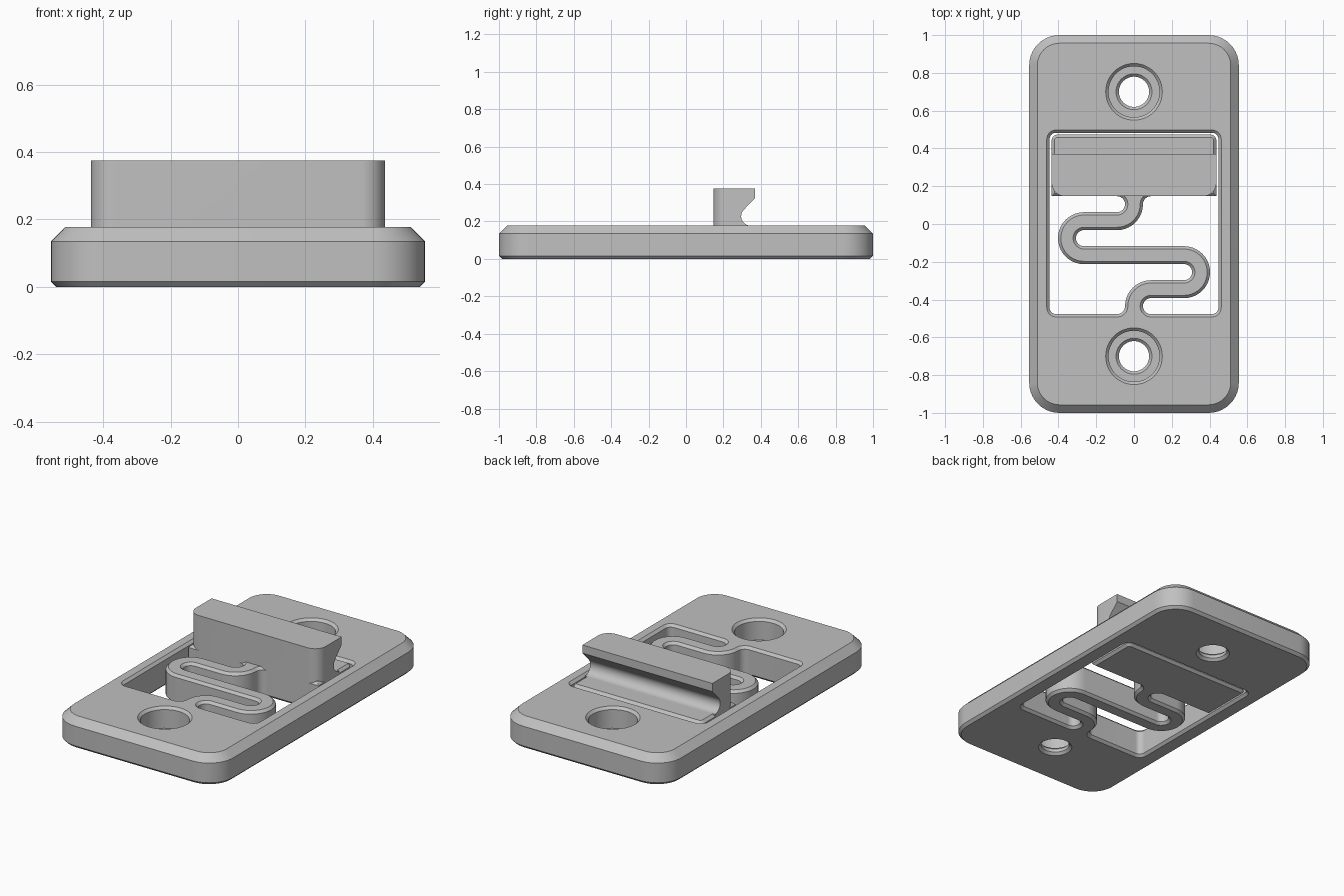
import bpy
import bmesh
from math import sin, cos, pi, radians

old = bpy.data.objects.get("Cube")
if old:
    bpy.data.objects.remove(old, do_unlink=True)

TOP = 0.178     # plate thickness
EDGE = 0.015    # small chamfer
WIDTH = 0.0475  # half width of the spring strip
FILLET = 0.042  # fillet where the spring meets its ends
TURN = 0.09     # centreline radius of the spring bends

grey = bpy.data.materials.new("plain_grey")
grey.use_nodes = True
grey.diffuse_color = (0.53, 0.53, 0.53, 1)
grey.node_tree.nodes["Principled BSDF"].inputs["Base Color"].default_value = grey.diffuse_color


def loft(name, rings):
    """Closed solid through matching rings of points."""
    bm = bmesh.new()
    loops = [[bm.verts.new(p) for p in ring] for ring in rings]
    n = len(loops[0])
    for a, b in zip(loops, loops[1:]):
        for i in range(n):
            j = (i + 1) % n
            bm.faces.new((a[i], a[j], b[j], b[i]))
    bm.faces.new(loops[0][::-1])
    bm.faces.new(loops[-1])
    bmesh.ops.recalc_face_normals(bm, faces=bm.faces)
    mesh = bpy.data.meshes.new(name)
    bm.to_mesh(mesh)
    bm.free()
    mesh.materials.append(grey)
    obj = bpy.data.objects.new(name, mesh)
    bpy.context.collection.objects.link(obj)
    return obj


def stack(name, outline, levels):
    """Solid from a 2D outline function, one inset per height."""
    return loft(name, [[(x, y, z) for x, y in outline(c)] for z, c in levels])


def boolean(obj, cutter, operation):
    mod = obj.modifiers.new("cut", 'BOOLEAN')
    mod.operation = operation
    mod.solver = 'EXACT'
    mod.object = cutter
    bpy.context.view_layer.update()
    graph = bpy.context.evaluated_depsgraph_get()
    mesh = bpy.data.meshes.new_from_object(obj.evaluated_get(graph))
    obj.modifiers.clear()
    obj.data = mesh
    bpy.data.objects.remove(cutter, do_unlink=True)


def arc(cx, cy, r, start, end, steps=10):
    angles = [radians(start + (end - start) * i / steps) for i in range(steps + 1)]
    return [(cx + r * cos(a), cy + r * sin(a)) for a in angles]


def rounded(x, y0, y1, r_front, r_back):
    """Outline function of a rounded rectangle, inset by c."""
    def outline(c):
        f, b = max(r_front - c, 0.002), max(r_back - c, 0.002)
        w, lo, hi = x - c, y0 + c, y1 - c
        return (arc(w - f, lo + f, f, -90, 0) + arc(w - b, hi - b, b, 0, 90)
                + arc(b - w, hi - b, b, 90, 180) + arc(f - w, lo + f, f, 180, 270))
    return outline


def circle(c):
    return arc(0, 0, -c, 0, 352.5, 47)


# Frame plate with window and two counterbored holes
frame = stack("frame_plate", rounded(0.555, -1, 1, 0.16, 0.16),
              [(0, 0.016), (0.016, 0), (0.135, 0), (TOP, 0.043)])

window = stack("window_cutter", rounded(0.447, -0.477, 0.483, 0.035, 0.035),
               [(-0.01, -EDGE - 0.01), (EDGE, 0), (TOP - EDGE, 0), (TOP + 0.01, -EDGE - 0.01)])
boolean(frame, window, 'DIFFERENCE')

for y in (-0.7, 0.7):
    hole = stack("hole_cutter", circle,
                 [(-0.01, -0.105), (0.015, -0.08), (0.035, -0.08), (0.05, -0.095),
                  (0.05, -0.135), (TOP - EDGE, -0.135), (TOP + 0.01, -0.16)])
    hole.location.y = y
    boolean(frame, hole, 'DIFFERENCE')

# Serpentine spring: bends as centre, start angle, end angle
Y_TOP, Y_END = 0.105, -0.435
BENDS = [(-TURN, Y_TOP, 0, -90), (-0.265, Y_TOP - 2 * TURN, 90, 270),
         (0.265, Y_TOP - 4 * TURN, 90, -90), (TURN, Y_END, 90, 180)]


def spring_outline(c):
    def flare(side, y, way):
        r = FILLET + c
        pts = []
        for i in range(9):
            t = i * pi / 16
            pts.append((side * (WIDTH + FILLET - r * cos(t)), y + way * r * sin(t)))
        return pts

    def edge(side):
        pts = flare(side, Y_TOP, 1)[:0:-1]
        for cx, cy, a, b in BENDS:
            outward = side if b < a else -side
            pts += arc(cx, cy, TURN + outward * (WIDTH - c), a, b, abs(b - a) // 9)
        return pts + flare(side, Y_END, -1)[1:]

    return edge(1) + edge(-1)[::-1]


EDGED = [(0, EDGE), (EDGE, 0), (TOP - EDGE, 0), (TOP, EDGE)]
spring = stack("serpentine_spring", spring_outline, EDGED)

# Sliding latch: base block and undercut hook
FRONT = 0.147
base = stack("latch_base", rounded(0.436, FRONT, 0.473, 0.002, 0.03), EDGED)

LOW = TOP - EDGE
profile = ([(FRONT, LOW), (0.345, LOW)] + arc(0.345, TOP + 0.05, 0.05, 270, 140, 14)
           + [(0.37, 0.326), (0.37, 0.375), (FRONT, 0.375)])
hook = loft("latch_hook", [[(x, y, z) for y, z in profile] for x in (-0.6, 0.6)])
footprint = stack("footprint_cutter", rounded(0.436, FRONT, 0.6, 0.07, 0.03), [(0, 0), (0.6, 0)])
boolean(hook, footprint, 'INTERSECT')

# Smooth rounded walls, keep chamfer edges sharp
bpy.ops.object.select_all(action='DESELECT')
for obj in (frame, spring, base, hook):
    obj.select_set(True)
bpy.context.view_layer.objects.active = frame
bpy.ops.object.shade_smooth_by_angle(angle=radians(25))
